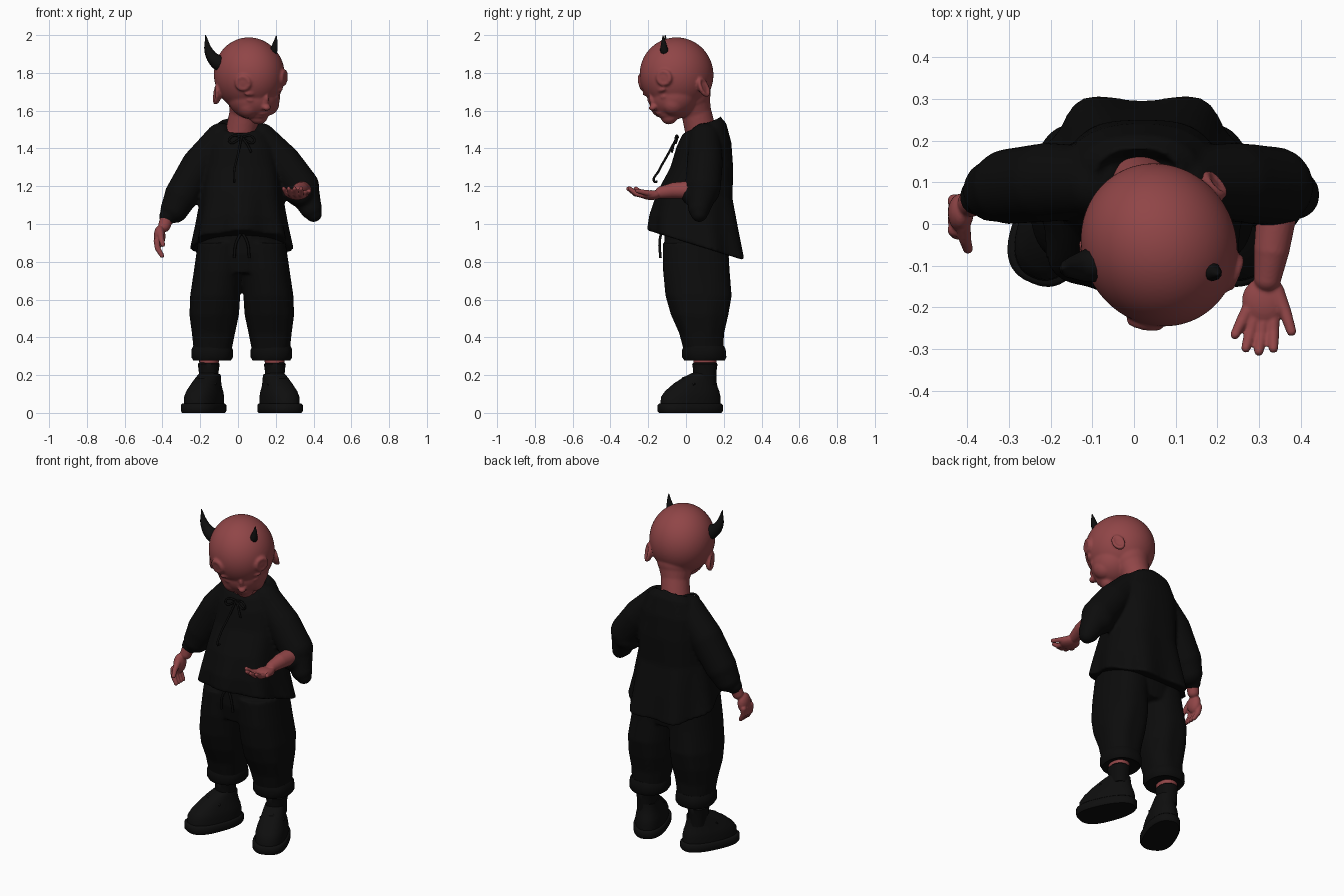
import bpy, bmesh
from math import sin, cos, pi, radians
from mathutils import Matrix, Vector

if "Cube" in bpy.data.objects:
    bpy.data.objects.remove(bpy.data.objects["Cube"])

T = Matrix.Translation


def material(name, rgb):
    m = bpy.data.materials.new(name)
    m.use_nodes = True
    m.diffuse_color = (*rgb, 1)
    bsdf = next(n for n in m.node_tree.nodes if n.type == 'BSDF_PRINCIPLED')
    bsdf.inputs["Base Color"].default_value = (*rgb, 1)
    return m


skin = material("brick red skin", (.28, .06, .063))
cloth = material("black cloth", (.0035, .0035, .0035))
leather = material("black leather", (.0045, .0045, .0045))


def add_object(name, data, mat):
    """Link a new object and make it the only selected one."""
    data.materials.append(mat)
    ob = bpy.data.objects.new(name, data)
    bpy.context.collection.objects.link(ob)
    bpy.ops.object.select_all(action='DESELECT')
    ob.select_set(True)
    bpy.context.view_layer.objects.active = ob
    return ob


def finish(name, bm, mat, voxel=0, soften=3):
    """Turn a bmesh into a smooth object, optionally fused by remeshing."""
    bmesh.ops.recalc_face_normals(bm, faces=bm.faces)
    mesh = bpy.data.meshes.new(name)
    bm.to_mesh(mesh)
    bm.free()
    ob = add_object(name, mesh, mat)
    if voxel:
        rm = ob.modifiers.new("fuse", 'REMESH')
        rm.mode = 'VOXEL'
        rm.voxel_size = voxel
        rm.use_smooth_shade = True
        ob.modifiers.new("soften", 'SMOOTH').iterations = soften
        bpy.ops.object.convert(target='MESH')
    else:
        bpy.ops.object.shade_smooth_by_angle(angle=radians(50))


def ball(bm, loc, size, matrix=Matrix()):
    """Add an ellipsoid, finer when it is large."""
    u = 64 if max(size) > .1 else 24
    bmesh.ops.create_uvsphere(bm, u_segments=u, v_segments=u // 2, radius=1,
                              matrix=matrix @ T(loc) @ Matrix.Diagonal((*size, 1)))


def chain(bm, *pts):
    """Add a limb as tapered capsules; each point is x, y, z, radius."""
    for x, y, z, r in pts:
        ball(bm, (x, y, z), (r, r, r))
    for a, b in zip(pts, pts[1:]):
        p, q = Vector(a[:3]), Vector(b[:3])
        turn = (q - p).to_track_quat('Z', 'Y').to_matrix().to_4x4()
        bmesh.ops.create_cone(bm, cap_ends=True, segments=24, radius1=a[3], radius2=b[3],
                              depth=(q - p).length, matrix=T((p + q) / 2) @ turn)


def skin_loops(bm, loops, closed=False):
    """Join rings of vertices with quads."""
    n = len(loops[0])
    for a, b in zip(loops, loops[1:] + (loops[:1] if closed else [])):
        for i in range(n):
            j = (i + 1) % n
            bm.faces.new((a[i], a[j], b[j], b[i]))


def rim(bm, rx, ry, r, matrix):
    """Add an oval torus."""
    loops = []
    for i in range(24):
        a = 2 * pi * i / 24
        loops.append([bm.verts.new(matrix @ Vector((
            (rx + r * cos(b)) * cos(a), (ry + r * cos(b)) * sin(a), r * sin(b))))
            for b in (k * pi / 4 for k in range(8))])
    skin_loops(bm, loops, True)


def loft(bm, rings, matrix=Matrix(), power=2.3, egg=0, n=56):
    """Skin closed rings of z, cx, cy, rx, ry, tilt, ripple."""
    def bend(v):
        return abs(v) ** (2 / power) * (1 if v > 0 else -1)
    loops = []
    for z, cx, cy, rx, ry, tilt, ripple in rings:
        loop = []
        for i in range(n):
            a = 2 * pi * i / n
            k = 1 - ripple * cos(7 * (a - pi / 2))
            x = rx * k * bend(cos(a)) * (1 - egg * sin(a))
            y = ry * k * bend(sin(a))
            loop.append(bm.verts.new(matrix @ Vector((cx + x, cy + y, z + tilt * y))))
        loops.append(loop)
    skin_loops(bm, loops)
    bm.faces.new(loops[0][::-1])
    bm.faces.new(loops[-1])


def cord(name, mat, pts):
    """Curved tube through x, y, z, radius points, made into a mesh."""
    cu = bpy.data.curves.new(name, 'CURVE')
    cu.dimensions = '3D'
    cu.bevel_depth = 1
    cu.bevel_resolution = 3
    cu.use_fill_caps = True
    sp = cu.splines.new('BEZIER')
    sp.bezier_points.add(len(pts) - 1)
    for bp, p in zip(sp.bezier_points, pts):
        bp.co = p[:3]
        bp.radius = p[3]
        bp.handle_left_type = bp.handle_right_type = 'AUTO'
    add_object(name, cu, mat)
    bpy.ops.object.convert(target='MESH')
    bpy.ops.object.shade_smooth_by_angle(angle=radians(50))


# Head: turned to its left, bowed and slightly rolled
H = (T((.06, -.05, 1.79)) @ Matrix.Rotation(radians(32), 4, 'Z')
     @ Matrix.Rotation(radians(25), 4, 'X') @ Matrix.Rotation(radians(-7), 4, 'Y'))
bm = bmesh.new()
ball(bm, (0, 0, 0), (.184, .199, .198), H)                  # cranium
ball(bm, (0, -.07, -.09), (.142, .135, .125), H)            # jaw
ball(bm, (0, -.145, -.178), (.05, .046, .04), H)            # chin
ball(bm, (0, -.2, -.065), (.014, .016, .04), H)             # nose bridge
ball(bm, (0, -.211, -.092), (.024, .025, .017), H)          # nose tip
ball(bm, (0, -.19, -.134), (.034, .016, .009), H)           # upper lip
ball(bm, (0, -.184, -.152), (.03, .016, .01), H)            # lower lip
ball(bm, (0, -.135, -.14), (.07, .062, .06), H)             # muzzle
for s in (-1, 1):
    ball(bm, (s * .058, -.118, -.115), (.064, .072, .07), H)   # cheek
    ball(bm, (s * .065, -.162, -.058), (.034, .024, .014), H)  # eyelid
    ball(bm, (s * .068, -.165, -.02), (.05, .02, .016), H)     # brow
    E = H @ T((s * .168, .015, -.105)) @ Matrix.Rotation(s * radians(20), 4, 'Z')
    ball(bm, (0, 0, 0), (.016, .03, .05), E)                # ear
    rim(bm, .046, .027, .01, E @ T((s * .012, 0, 0)) @ Matrix.Rotation(pi / 2, 4, 'Y'))
    out = Vector((s * .122, -.143, .035))
    S = H @ T(out) @ out.to_track_quat('Z', 'Y').to_matrix().to_4x4()
    ball(bm, (0, 0, 0), (.042, .042, .013), S)              # sawn forehead stump
    rim(bm, .033, .033, .013, S @ T((0, 0, .002)))
chain(bm, (.012, .085, 1.46, .084), (.035, .055, 1.59, .08), (.05, .02, 1.69, .11))  # neck
ball(bm, (.01, .075, 1.455), (.1, .08, .058))               # upper chest
finish("head_and_neck", bm, skin, .0065, 6)

# Horns
cord("right_horn", leather, [(-.07, -.09, 1.84, .045), (-.11, -.1, 1.858, .04),
     (-.15, -.105, 1.905, .026), (-.172, -.11, 2, .002)])
cord("left_horn", leather, [(.17, -.1, 1.88, .022), (.188, -.115, 1.92, .022),
     (.197, -.118, 1.955, .014), (.203, -.122, 1.998, .002)])

# Loose shirt with wide sleeves, longer at the back
bm = bmesh.new()
loft(bm, [(.885, .02, .06, .262, .252, -.31, .06),
          (1, .02, .05, .24, .235, -.2, .04),
          (1.15, .02, .05, .215, .2, -.08, .02),
          (1.3, .02, .085, .2, .166, 0, .01),
          (1.42, .015, .095, .185, .145, .08, 0),
          (1.5, .012, .095, .148, .118, .28, 0),
          (1.53, .01, .088, .105, .092, .45, 0),
          (1.47, .01, .085, .085, .075, .3, 0)], egg=-.06)
chain(bm, (.12, .1, 1.45, .085), (.24, .1, 1.325, .095),
      (.335, .09, 1.2, .095), (.385, .07, 1.085, .06), (.4, .07, 1.055, .045))
chain(bm, (.33, .09, 1.18, .09), (.335, .04, 1.16, .068))
chain(bm, (-.09, .1, 1.45, .085), (-.205, .1, 1.31, .095),
      (-.3, .09, 1.15, .09), (-.335, .08, 1.08, .075), (-.372, .065, 1.04, .046))
finish("shirt", bm, cloth, .01, 2)

# Neck bow and hanging cords
for s in (-1, 1):
    cord("bow_loop", cloth, [(.02, -.042, 1.46, .006), (.02 + s * .05, -.052, 1.465, .006),
         (.02 + s * .065, -.056, 1.435, .006), (.02, -.046, 1.455, .006)])
    cord("waist_cord", cloth, [(.02, -.13, .96, .007), (.02 + s * .03, -.14, .9, .007),
         (.02 + s * .04, -.135, .82, .007)])
cord("short_cord", cloth, [(.02, -.045, 1.46, .006), (.05, -.065, 1.42, .006),
     (.07, -.075, 1.38, .006)])
cord("long_cord", cloth, [(.02, -.045, 1.465, .006), (0, -.095, 1.37, .006),
     (-.02, -.145, 1.28, .006), (-.02, -.168, 1.225, .006), (-.02, -.15, 1.225, .006)])

# Left hand, palm up
bm = bmesh.new()
chain(bm, (.345, .05, 1.18, .05), (.33, -.06, 1.178, .043), (.32, -.13, 1.167, .033))
ball(bm, (.312, -.185, 1.153), (.054, .058, .026))
for bx, by, tx, ty in ((.275, -.2, .242, -.265), (.288, -.225, .268, -.297),
                       (.31, -.23, .299, -.305), (.333, -.225, .334, -.298)):
    chain(bm, (bx, by, 1.153, .016), ((bx + tx) / 2, (by + ty) / 2, 1.16, .0145),
          (tx, ty, 1.187, .0115))
chain(bm, (.34, -.16, 1.157, .02), (.362, -.21, 1.165, .015), (.377, -.257, 1.175, .012))
finish("left_hand", bm, skin, .0045)

# Right hand, hanging
bm = bmesh.new()
chain(bm, (-.36, .07, 1.08, .038), (-.39, .05, .99, .033))
ball(bm, (-.415, .027, .935), (.031, .046, .058))
for i in range(4):
    y = .055 - i * .023
    chain(bm, (-.43, y, .91, .017), (-.425, y - .008, .87, .015), (-.402, y - .014, .832, .012))
chain(bm, (-.41, -.002, .95, .019), (-.405, -.035, .92, .015), (-.398, -.06, .89, .012))
finish("right_hand", bm, skin, .0045)

# Baggy trousers
mirrors = {side: T((.02, 0, 0)) @ Matrix.Diagonal((s, 1, 1, 1))
           for side, s in (("right", -1), ("left", 1))}
bm = bmesh.new()
loft(bm, [(.74, .02, .055, .19, .155, 0, 0), (.84, .02, .055, .222, .174, 0, 0),
          (1, .02, .055, .2, .165, 0, 0)])
for M in mirrors.values():
    loft(bm, [(.31, .155, .095, .097, .102, 0, 0), (.42, .15, .085, .113, .118, 0, .02),
              (.52, .146, .075, .13, .152, 0, .02), (.62, .141, .068, .132, .175, 0, .01),
              (.75, .127, .055, .127, .176, 0, 0), (.9, .11, .05, .122, .172, 0, 0)], M)
finish("trousers", bm, cloth, .01, 2)

# Turned-up cuffs, ankles, socks and shoes
for side, M in mirrors.items():
    def layer(name, mat, rings, matrix, power=2.2, egg=0):
        b = bmesh.new()
        loft(b, rings, matrix, power, egg)
        finish(side + "_" + name, b, mat)

    layer("cuff", cloth, [(.285, .157, .098, .085, .09, 0, 0), (.278, .157, .098, .1, .107, 0, 0),
          (.295, .157, .098, .11, .117, 0, .01), (.335, .157, .096, .11, .115, 0, .01),
          (.355, .157, .095, .1, .106, 0, 0), (.35, .157, .095, .08, .08, 0, 0)], M)
    layer("ankle", skin, [(.2, .175, .1, .048, .058, 0, 0), (.33, .172, .1, .055, .064, 0, 0)], M)
    layer("sock", cloth, [(.15, .175, .1, .05, .06, 0, 0), (.225, .175, .1, .053, .062, 0, 0),
          (.258, .175, .1, .058, .067, 0, 0), (.266, .175, .1, .05, .06, 0, 0)], M)
    foot = M @ T((.197, .024, 0)) @ Matrix.Rotation(radians(23), 4, 'Z')
    layer("sole", leather, [(0, 0, 0, .09, .172, 0, 0), (.01, 0, 0, .096, .179, 0, 0),
          (.042, 0, 0, .096, .179, 0, 0), (.05, 0, 0, .088, .17, 0, 0)], foot, 2.5, .12)
    layer("shoe", leather, [(.04, 0, 0, .085, .167, 0, 0), (.085, 0, .002, .085, .165, 0, 0),
          (.115, 0, .01, .079, .15, 0, 0), (.145, 0, .03, .068, .122, -.08, 0),
          (.18, 0, .055, .059, .088, -.12, 0), (.205, 0, .078, .053, .064, -.1, 0),
          (.195, 0, .078, .04, .05, 0, 0)], foot, 2.3, .08)
    for y, z in ((-.06, .152), (-.025, .182)):
        pts = [(-.066, y + .02, z - .035), (0, y - .012, z), (.066, y + .02, z - .035)]
        cord(side + "_shoe_strap", leather, [(*(foot @ Vector(p)), .009) for p in pts])
